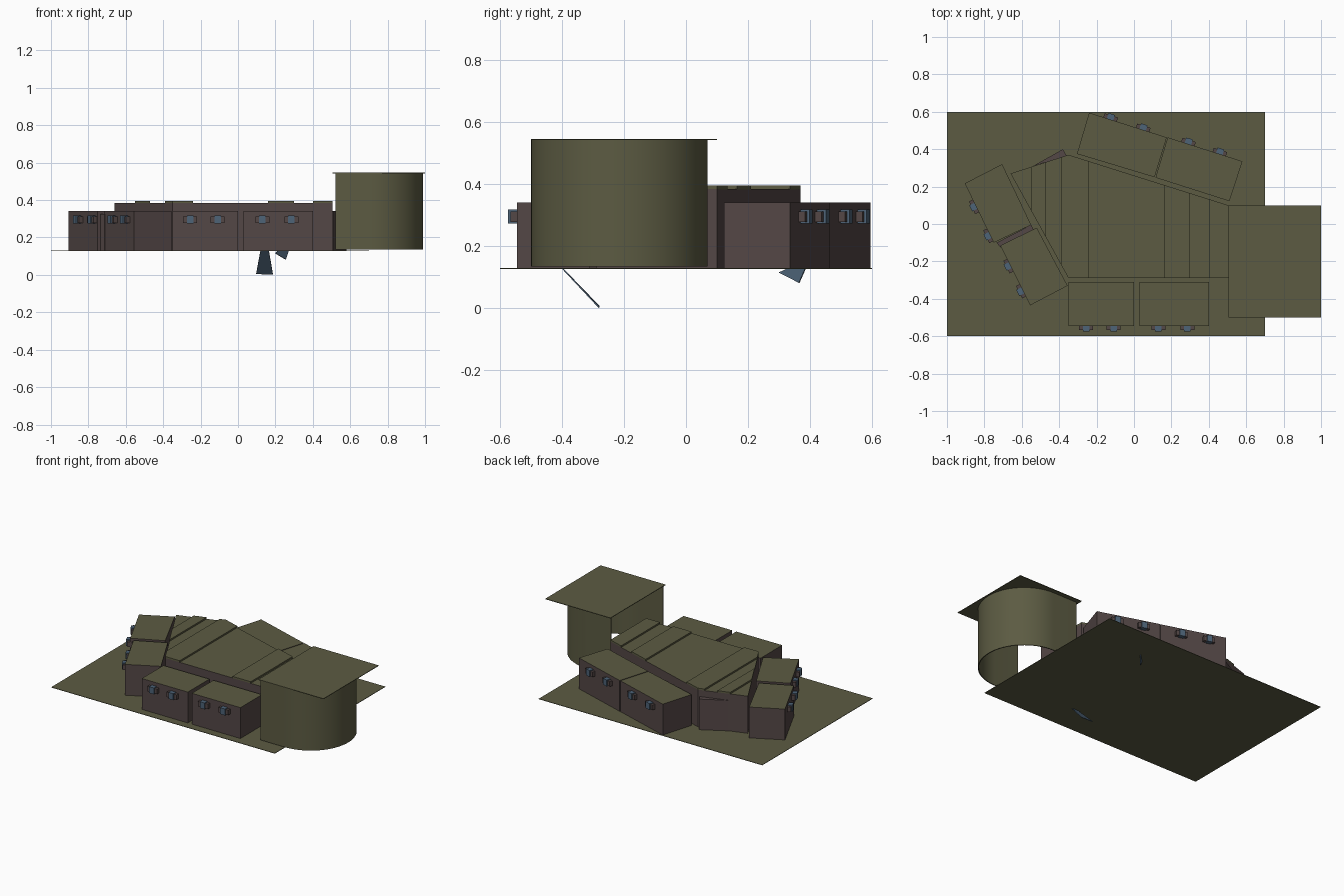
import bpy, bmesh, math
from mathutils import Vector

if "Cube" in bpy.data.objects:
    bpy.data.objects.remove(bpy.data.objects["Cube"])


def material(name, rgb):
    m = bpy.data.materials.new(name)
    m.diffuse_color = (*rgb, 1)
    m.use_nodes = True
    m.node_tree.nodes["Principled BSDF"].inputs["Base Color"].default_value = m.diffuse_color
    return m


OLIVE = material("olive", (0.107, 0.105, 0.055))
BROWN = material("purple brown", (0.088, 0.063, 0.061))
SLATE = material("slate blue", (0.075, 0.125, 0.185))


def make(name, bm, mats, top_rule=False):
    bmesh.ops.recalc_face_normals(bm, faces=bm.faces[:])
    if top_rule:  # upward faces take the second material
        for f in bm.faces:
            f.material_index = 1 if f.normal.z > 0.9 else 0
    me = bpy.data.meshes.new(name)
    bm.to_mesh(me)
    bm.free()
    for m in mats:
        me.materials.append(m)
    ob = bpy.data.objects.new(name, me)
    bpy.context.collection.objects.link(ob)
    return ob


def prism(name, pts, z0, z1, mats, top_rule=False):
    bm = bmesh.new()
    base = bm.faces.new([bm.verts.new((x, y, z0)) for x, y in pts])
    ext = bmesh.ops.extrude_face_region(bm, geom=[base])
    # keep the bottom cap so that the part is closed
    if not base.is_valid:
        bm.faces.ensure_lookup_table()
    for g in ext["geom"]:
        if isinstance(g, bmesh.types.BMVert):
            g.co.z = z1
    return make(name, bm, mats, top_rule)


def plate(name, pts3, mat, thick=0.004):
    ob_bm = bmesh.new()
    ob_bm.faces.new([ob_bm.verts.new(p) for p in pts3])
    ob = make(name, ob_bm, [mat])
    mod = ob.modifiers.new("thickness", "SOLIDIFY")
    mod.thickness = thick
    mod.offset = 0
    return ob


def rect(x0, x1, y0, y1):
    return [(x0, y0), (x1, y0), (x1, y1), (x0, y1)]


FLOOR = 0.13

# floor sheet
prism("floor_sheet", rect(-1, 0.7, -0.6, 0.6), FLOOR - 0.003, FLOOR, [OLIVE])

# central body with an olive top
body = [(-0.35, -0.29), (0.505, -0.29), (0.505, 0.10), (-0.35, 0.37), (-0.66, 0.27)]
prism("central_body", body, FLOOR, 0.385, [BROWN, OLIVE], True)


# raised strips across the top, trimmed to the body outline
def y_range(x):
    ys = []
    for (ax, ay), (bx, by) in zip(body, body[1:] + body[:1]):
        if ax != bx and min(ax, bx) <= x <= max(ax, bx):
            ys.append(ay + (by - ay) * (x - ax) / (bx - ax))
    return min(ys), max(ys)


for i, (x0, x1) in enumerate([(-0.55, -0.47), (-0.39, -0.24), (0.16, 0.30), (0.40, 0.505)]):
    xs = [x0] + [x for x in (-0.35,) if x0 < x < x1] + [x1]
    low = [(x, y_range(x)[0]) for x in xs]
    high = [(x, y_range(x)[1]) for x in reversed(xs)]
    prism(f"top_strip_{i}", low + high, 0.384, 0.396, [OLIVE])

# wedge behind the body and filler between the left cabinets
prism("back_wedge", [(-0.54, 0.31), (-0.36, 0.365), (-0.38, 0.40)], FLOOR, 0.34, [BROWN])
prism("left_filler", [(-0.735, -0.10), (-0.715, -0.125), (-0.535, -0.035), (-0.55, -0.005)],
      FLOOR, 0.325, [BROWN])


# cabinets: first two points are the outer edge that carries the handles
def oriented_box(name, c, along, out, w, d, z0, z1, mat):
    a, b = along * w / 2, out * d
    pts = [c - a, c + a, c + a + b, c - a + b]
    prism(name, [(p.x, p.y) for p in pts], z0, z1, [mat])


def cabinet(name, pts, spots=(0.27, 0.69)):
    prism(name, pts, FLOOR, 0.342, [BROWN, OLIVE], True)
    p, q = Vector(pts[0]), Vector(pts[1])
    along = (q - p).normalized()
    out = Vector((along.y, -along.x))
    if out.dot(sum((Vector(v) for v in pts), Vector((0, 0))) / 4 - p) > 0:
        out = -out
    for i, t in enumerate(spots):
        c = p.lerp(q, t)
        oriented_box(f"{name}_handle_{i}", c, along, out, 0.075, 0.022, 0.278, 0.312, BROWN)
        oriented_box(f"{name}_grip_{i}", c, along, out, 0.036, 0.03, 0.274, 0.318, SLATE)


cabinet("front_cabinet_left", [(-0.35, -0.545), (0.0, -0.545), (0.0, -0.31), (-0.35, -0.31)])
cabinet("front_cabinet_right", [(0.03, -0.545), (0.40, -0.545), (0.40, -0.31), (0.03, -0.31)])
cabinet("left_cabinet_back", [(-0.905, 0.217), (-0.75, -0.10), (-0.55, -0.005), (-0.705, 0.32)],
        (0.38, 0.87))
cabinet("left_cabinet_front", [(-0.715, -0.115), (-0.555, -0.435), (-0.355, -0.33), (-0.52, -0.02)],
        (0.33, 0.75))
cabinet("back_cabinet_left", [(-0.24, 0.595), (0.175, 0.463), (0.11, 0.25), (-0.305, 0.375)])
cabinet("back_cabinet_right", [(0.18, 0.463), (0.58, 0.335), (0.51, 0.122), (0.115, 0.248)])

# U-shaped curved wall, open towards the body
CX, CY, R, T = 0.705, -0.215, 0.285, 0.006


def u_path(r):
    arc = [(CX + r * math.cos(a), CY + r * math.sin(a))
           for a in (math.radians(-90 + 180 * i / 32) for i in range(33))]
    return [(0.52, CY - r)] + arc + [(0.52, CY + r)]


wall = prism("curved_wall", u_path(R) + u_path(R - T)[::-1], 0.135, 0.543, [OLIVE])
bpy.context.view_layer.objects.active = wall
wall.select_set(True)
bpy.ops.object.shade_smooth_by_angle(angle=math.radians(30))
wall.select_set(False)

# flat roof over the curved wall
prism("roof_plate", rect(0.505, 1.0, -0.5, 0.10), 0.543, 0.547, [OLIVE])

# slanted blades hanging below the floor
plate("front_blade", [(0.12, -0.40, 0.13), (0.165, -0.40, 0.13),
                      (0.187, -0.28, 0.002), (0.097, -0.28, 0.006)], SLATE)
plate("back_blade", [(0.20, 0.30, 0.115), (0.21, 0.325, 0.127),
                     (0.27, 0.385, 0.127), (0.255, 0.365, 0.082)], SLATE)
